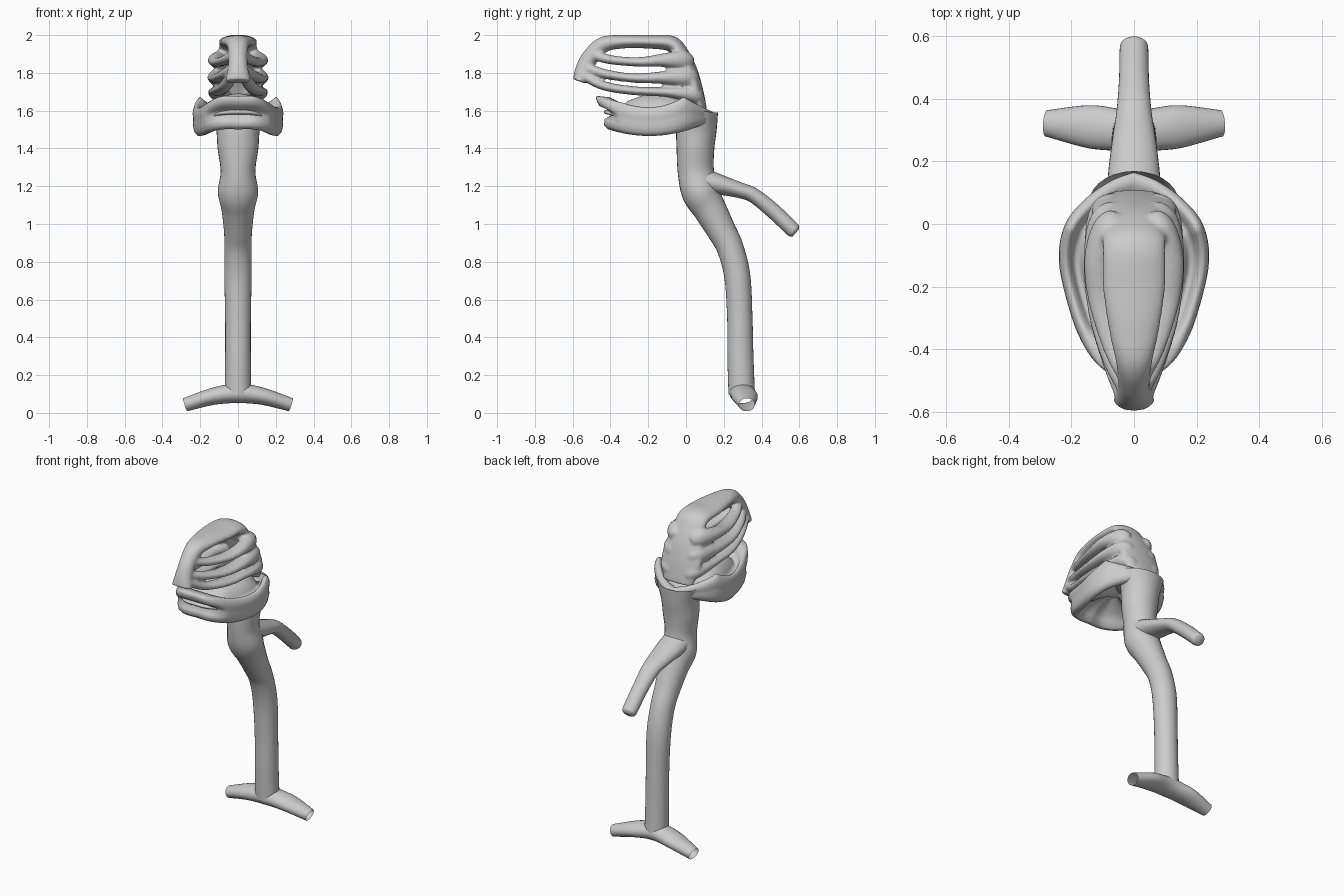
import bpy, bmesh, math
from mathutils import Vector

if "Cube" in bpy.data.objects:
    bpy.data.objects.remove(bpy.data.objects["Cube"])

X, Y = Vector((1, 0, 0)), Vector((0, 1, 0))


def spline(rows, steps):
    """Catmull-Rom through rows of numbers."""
    out = []
    n = len(rows)
    for i in range(n - 1):
        p = [rows[max(i - 1, 0)], rows[i], rows[i + 1], rows[min(i + 2, n - 1)]]
        for s in range(steps):
            t = s / steps
            out.append([0.5 * (2 * b + (c - a) * t + (2 * a - 5 * b + 4 * c - d) * t * t
                               + (3 * b - a - 3 * c + d) * t ** 3) for a, b, c, d in zip(*p)])
    out.append(list(rows[-1]))
    return out


def finish(name, bm):
    bmesh.ops.recalc_face_normals(bm, faces=bm.faces)
    me = bpy.data.meshes.new(name)
    bm.to_mesh(me)
    bm.free()
    ob = bpy.data.objects.new(name, me)
    bpy.context.collection.objects.link(ob)
    for f in me.polygons:
        f.use_smooth = True
    return ob


def skin(bm, rings):
    vs = [[bm.verts.new(p) for p in r] for r in rings]
    n = len(vs[0])
    for a, b in zip(vs, vs[1:]):
        for k in range(n):
            bm.faces.new((a[k], a[(k + 1) % n], b[(k + 1) % n], b[k]))
    return vs


def sweep(bm, rows, side=X, sides=28, steps=6, caps=(False, False)):
    """Sweep an ellipse: rows are x, y, z, half width along side, half depth."""
    pts = spline(rows, steps)
    rings = []
    for i, (x, y, z, rw, rd) in enumerate(pts):
        t = (Vector(pts[min(i + 1, len(pts) - 1)][:3]) - Vector(pts[max(i - 1, 0)][:3])).normalized()
        u = (side - t * side.dot(t)).normalized()
        v = t.cross(u)
        rings.append([Vector((x, y, z)) + u * rw * math.cos(a) + v * rd * math.sin(a)
                      for a in (2 * math.pi * j / sides for j in range(sides))])
    vs = skin(bm, rings)
    if caps[0]:
        bm.faces.new(vs[0])
    if caps[1]:
        bm.faces.new(vs[-1])


def tube(name, rows, **kw):
    bm = bmesh.new()
    sweep(bm, rows, **kw)
    return finish(name, bm)


# Throat and windpipe, open at the top
tube("throat_and_windpipe", [
    (0, .065, 1.60, .145, .105), (0, .055, 1.5, .116, .107), (0, .05, 1.4, .108, .1),
    (0, .052, 1.28, .092, .096), (0, .075, 1.17, .107, .098), (0, .125, 1.08, .088, .088),
    (0, .185, .97, .075, .077), (0, .235, .87, .071, .071), (0, .272, .72, .072, .069),
    (0, .285, .5, .068, .067), (0, .288, .3, .068, .069), (0, .295, .1, .07, .07)])

# Gullet branching backwards
tube("gullet", [
    (0, .06, 1.235, .09, .075), (0, .17, 1.21, .082, .055), (0, .28, 1.18, .068, .042),
    (0, .36, 1.15, .056, .04), (0, .46, 1.07, .048, .041), (0, .55, .985, .046, .04),
    (0, .572, .963, .043, .038), (0, .582, .954, .03, .026)], caps=(False, True))

# Two bronchi at the foot, open ended
tube("bronchi", [
    (-.28, .322, .043, .042, .036), (-.15, .312, .083, .068, .044),
    (-.06, .302, .1, .068, .05), (0, .298, .105, .068, .054),
    (.06, .302, .1, .068, .05), (.15, .312, .083, .068, .044),
    (.28, .322, .043, .042, .036)], side=Y)

# Nose: nostril column, roof and back wall in one sweep
nose = bmesh.new()
sweep(nose, [
    (0, -.565, 1.755, .066, .036), (0, -.54, 1.82, .054, .045), (0, -.505, 1.885, .05, .045),
    (0, -.44, 1.948, .058, .042), (0, -.34, 1.965, .08, .036), (0, -.2, 1.965, .1, .036),
    (0, -.08, 1.955, .1, .042), (0, -.03, 1.9, .105, .045), (0, .01, 1.81, .125, .05),
    (0, .05, 1.71, .135, .04), (0, .08, 1.6, .1, .032)], steps=7, caps=(True, True))

# Curved nasal shelves on both sides, with see-through gaps between them
shelves = [
    [(.02, -.5, 1.9, .025, .03), (.06, -.4, 1.87, .037, .024), (.1, -.25, 1.858, .045, .025),
     (.115, -.12, 1.867, .045, .036), (.085, -.02, 1.865, .05, .055), (.05, .01, 1.85, .04, .04)],
    [(.02, -.54, 1.83, .025, .03), (.065, -.43, 1.795, .037, .025), (.1, -.28, 1.773, .047, .024),
     (.115, -.12, 1.775, .047, .034), (.09, 0, 1.775, .055, .055), (.05, .04, 1.76, .04, .04)],
    [(.03, -.55, 1.79, .03, .024), (.065, -.44, 1.733, .037, .024), (.1, -.28, 1.706, .047, .023),
     (.11, -.1, 1.698, .05, .026), (.09, .03, 1.685, .055, .045), (.05, .07, 1.66, .04, .03)],
]
for rows in shelves:
    for s in (-1, 1):
        sweep(nose, [(s * r[0], *r[1:]) for r in rows], sides=18, caps=(True, True))
nasal = finish("nasal_passages", nose)
mod = nasal.modifiers.new("Blend", 'REMESH')
mod.mode = 'VOXEL'
mod.voxel_size = .008
mod.use_smooth_shade = True
mod = nasal.modifiers.new("Soften", 'SMOOTH')
mod.factor = .5
mod.iterations = 4

# Mouth: outer rim, groove and domed palate on a shared outline
half = spline([(0, -.44), (.09, -.44), (.16, -.385), (.205, -.28), (.24, -.12),
               (.22, 0), (.15, .085), (.07, .14), (0, .165)], 6)
outline = half + [[-x, y] for x, y in half[-2:0:-1]]
CY = -.14


def top_z(y):
    return 1.618 + (.058 * ((-.2 - y) / .24) ** 2 if y < -.2 else .055 * min(1, (y + .2) / .2) ** 2
                    - max(0, y) * .5)


def low_z(y):
    return 1.466 + .035 * ((y + .2) / .24) ** 2


# scale of the outline, blend from lower to upper edge, height of the dome
section = [(.05, 0, .225), (.3, 0, .215), (.55, 0, .185), (.7, 0, .145), (.76, .55, 0),
           (.82, .8, 0), (.87, .96, 0), (.91, 1, 0), (.96, .95, 0), (.99, .82, 0), (1, .7, 0),
           (.99, .6, 0), (.985, .45, 0), (.99, .3, 0), (.965, .12, 0), (.9, 0, 0), (.82, .02, 0),
           (.76, .2, 0), (.6, .4, 0), (.3, .55, 0), (.05, .58, 0)]
# lips: upper one overhangs, the gap steps back
lips = {1: -.055, .95: -.045, .82: -.03, .7: -.015, .6: .02, .45: .05, .3: .01}
rings = []
for s, b, h in section:
    ring = []
    for x, y in outline:
        lo, hi = low_z(y), top_z(y)
        z = 1.466 + h if h else lo + (hi - lo) * b
        front = max(0, min(1, (-y - .36) / .08)) if s > .9 else 0
        ring.append(Vector((x * s, CY + (y - CY) * s + lips.get(b, 0) * front, z)))
    rings.append(ring)
bm = bmesh.new()
vs = skin(bm, rings)
bm.faces.new(vs[0])
bm.faces.new(vs[-1])
finish("mouth_cavity", bm)

# Lip ring around the opening
bm = bmesh.new()
loops = []
for j in range(41):
    a = 2 * math.pi * j / 40
    c = Vector((.13 * math.cos(a), -.405 + .05 * abs(math.cos(a)) ** 3 - .012 * math.sin(a),
                1.565 + .028 * math.sin(a)))
    n = Vector((math.cos(a) * .012, 0, math.sin(a) * .012))
    loops.append([c + n * math.cos(b) + Vector((0, .018 * math.sin(b), 0))
                  for b in (2 * math.pi * k / 10 for k in range(10))])
skin(bm, loops)
bmesh.ops.remove_doubles(bm, verts=bm.verts, dist=1e-5)
finish("lip_ring", bm)
